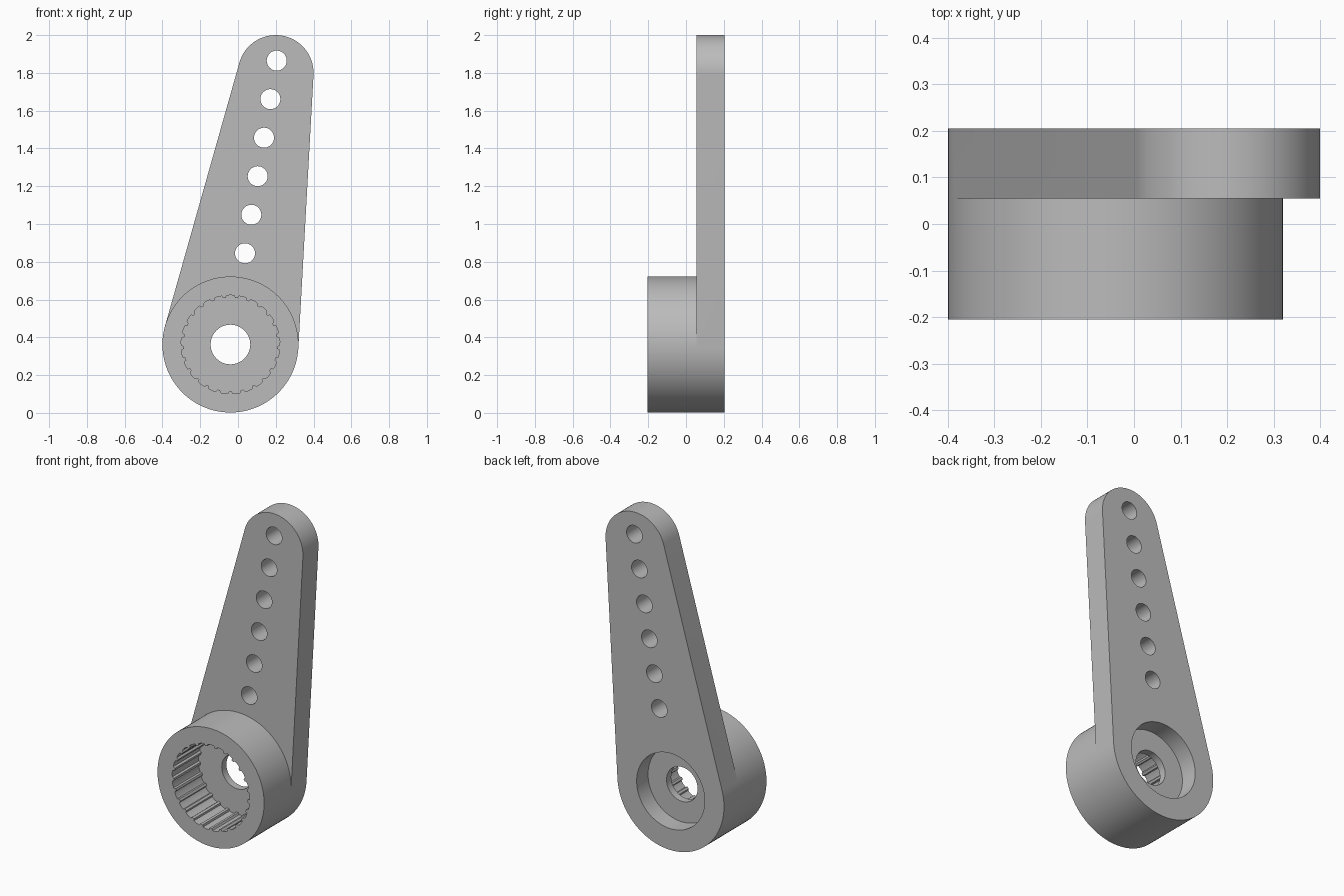
import bpy, bmesh
from math import sin, cos, atan2, acos, hypot, pi, tau

if "Cube" in bpy.data.objects:
    bpy.data.objects.remove(bpy.data.objects["Cube"], do_unlink=True)

# Main dimensions
HUB, HUB_R = (-0.04, 0.362), 0.36
TIP, TIP_R = (0.2, 1.8), 0.2
FRONT, STEP, BACK = -0.205, 0.055, 0.205
POCKET_Y, RECESS_Y = 0.05, 0.095
TEETH = 25

bm = bmesh.new()


def arc(centre, r, a0, a1, n):
    """Points from angle a0 to a1, both ends included."""
    angles = [a0 + (a1 - a0) * i / n for i in range(n + 1)]
    return [(centre[0] + r * cos(a), centre[1] + r * sin(a)) for a in angles]


def circle(centre, r, n):
    return arc(centre, r, 0, tau, n)[:-1]


def ring(loop, y):
    return [bm.verts.new((x, y, z)) for x, z in loop]


def wall(loop, y0, y1):
    a, b = ring(loop, y0), ring(loop, y1)
    for i in range(len(loop)):
        j = (i + 1) % len(loop)
        bm.faces.new((a[i], a[j], b[j], b[i]))


def cap(y, *loops):
    """Flat face whose first loop is the outline and the rest are holes."""
    edges = []
    for loop in loops:
        v = ring(loop, y)
        edges += [bm.edges.new((v[i - 1], v[i])) for i in range(len(v))]
    bmesh.ops.triangle_fill(bm, edges=edges, use_beauty=True, normal=(0, 1, 0))


# Outlines: the arm sides are tangent to the hub and tip circles
dx, dz = TIP[0] - HUB[0], TIP[1] - HUB[1]
lean = atan2(dz, dx)
spread = acos((HUB_R - TIP_R) / hypot(dx, dz))
low, high = lean - spread, lean + spread
hub_upper = arc(HUB, HUB_R, low, high, 48)
hub_lower = arc(HUB, HUB_R, high, low + tau, 56)
tip_arc = arc(TIP, TIP_R, low, high, 40)
hub_outline = hub_upper + hub_lower[1:-1]
arm_outline = tip_arc + hub_lower
arm_front = tip_arc + hub_upper[::-1]

# Splined socket, centre bore, back recess and linkage holes
spline = []
for t in range(TEETH):
    for offset, r in ((0, 0.26), (0.3, 0.262), (0.62, 0.26), (0.7, 0.248), (0.92, 0.248)):
        a = pi / 2 + (t + offset - 0.31) * tau / TEETH
        spline.append((HUB[0] + r * cos(a), HUB[1] + r * sin(a)))
bore = circle(HUB, 0.105, 48)
recess = circle(HUB, 0.23, 64)
holes = [circle((0.037 + 0.0336 * i, 0.845 + 0.204 * i), 0.053, 32) for i in range(6)]

# Flat faces, front to back
cap(FRONT, hub_outline, spline)
cap(POCKET_Y, spline, bore)
cap(STEP, arm_front, *holes)
cap(RECESS_Y, recess, bore)
cap(BACK, arm_outline, recess, *holes)

# Side walls
wall(hub_outline, FRONT, STEP)
wall(arm_outline, STEP, BACK)
wall(spline, FRONT, POCKET_Y)
wall(bore, POCKET_Y, RECESS_Y)
wall(recess, RECESS_Y, BACK)
for hole in holes:
    wall(hole, STEP, BACK)

bmesh.ops.remove_doubles(bm, verts=bm.verts, dist=0.00001)
bmesh.ops.recalc_face_normals(bm, faces=bm.faces)
mesh = bpy.data.meshes.new("lever_arm")
bm.to_mesh(mesh)
bm.free()
lever = bpy.data.objects.new("lever_arm", mesh)
bpy.context.collection.objects.link(lever)

# Plain grey plastic
grey = bpy.data.materials.new("grey_plastic")
grey.use_nodes = True
colour = (0.5, 0.5, 0.5, 1)
grey.diffuse_color = colour
grey.node_tree.nodes["Principled BSDF"].inputs["Base Color"].default_value = colour
mesh.materials.append(grey)

bpy.ops.object.select_all(action='DESELECT')
lever.select_set(True)
bpy.context.view_layer.objects.active = lever
bpy.ops.object.shade_smooth_by_angle(angle=0.5)
